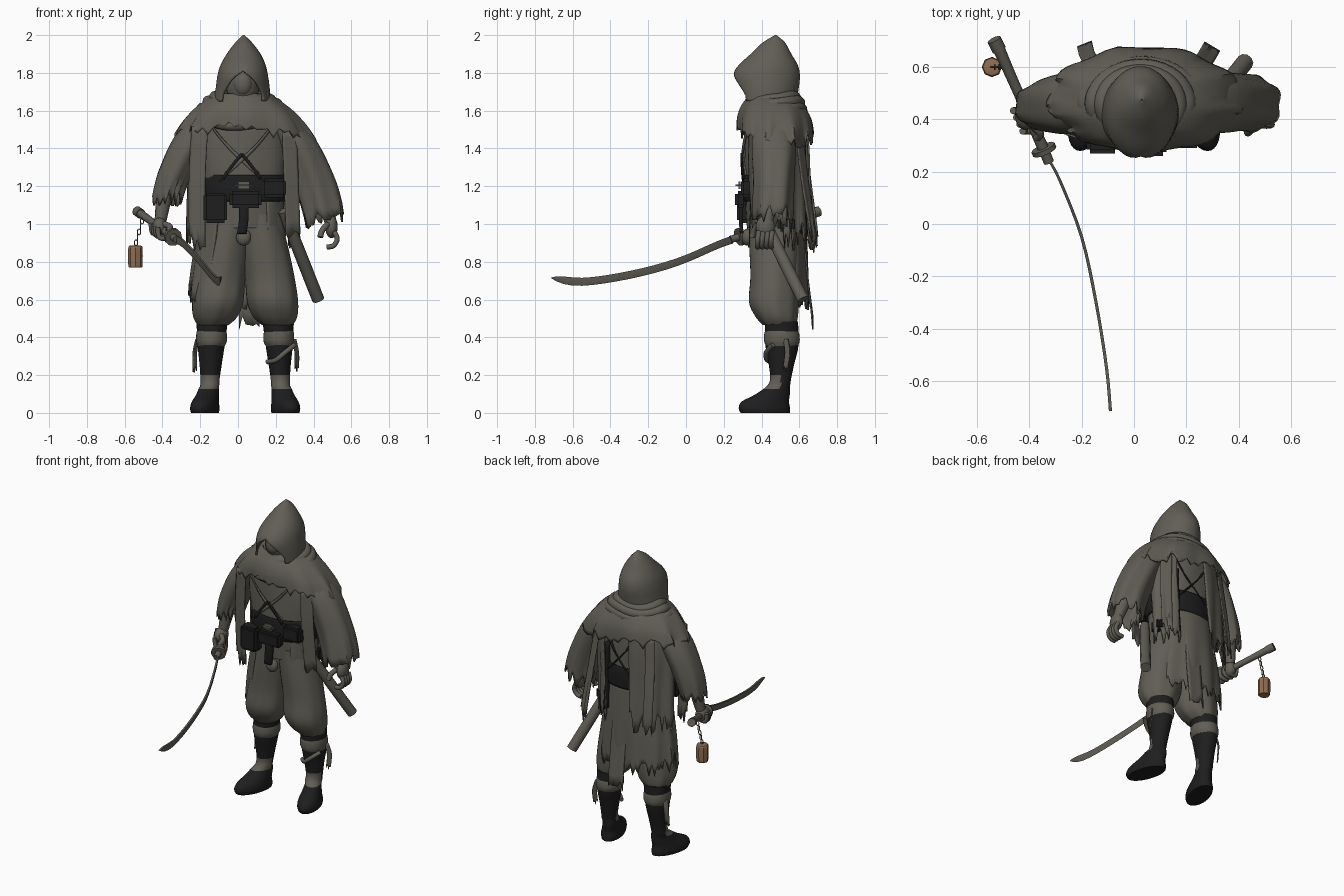
import bpy, bmesh, math, random
from mathutils import Vector

random.seed(4)
if "Cube" in bpy.data.objects:
    bpy.data.objects.remove(bpy.data.objects["Cube"])


def material(name, rgb):
    m = bpy.data.materials.new(name)
    m.use_nodes = True
    m.diffuse_color = (*rgb, 1)
    m.node_tree.nodes["Principled BSDF"].inputs["Base Color"].default_value = (*rgb, 1)
    return m


CLOTH = material("grey brown cloth", (0.12, 0.112, 0.092))
DARK = material("black leather", (0.013, 0.013, 0.013))
WOOD = material("lantern brown", (0.28, 0.155, 0.085))


def finish(name, bm, mat, thick=0.0, angle=40):
    bmesh.ops.remove_doubles(bm, verts=bm.verts, dist=1e-5)
    bmesh.ops.recalc_face_normals(bm, faces=bm.faces)
    me = bpy.data.meshes.new(name)
    bm.to_mesh(me)
    bm.free()
    ob = bpy.data.objects.new(name, me)
    bpy.context.collection.objects.link(ob)
    me.materials.append(mat)
    if thick:
        ob.modifiers.new("thickness", 'SOLIDIFY').thickness = thick
    smooth(ob, angle)
    return ob


def smooth(ob, angle=40):
    bpy.ops.object.select_all(action='DESELECT')
    ob.select_set(True)
    bpy.context.view_layer.objects.active = ob
    bpy.ops.object.shade_smooth_by_angle(angle=math.radians(angle))


def spline(keys, steps=4):
    """Catmull-Rom interpolation of tuples of any length."""
    out = []
    for i in range(len(keys) - 1):
        a, b, c, d = (keys[max(0, min(len(keys) - 1, i + k))] for k in (-1, 0, 1, 2))
        for s in range(steps):
            t = s / steps
            out.append([q + 0.5 * t * (r - p + t * (2*p - 5*q + 4*r - u + t * (3*(q - r) + u - p)))
                        for p, q, r, u in zip(a, b, c, d)])
    return out + [list(keys[-1])]


def loft(name, rings, mat, cols=32, arc=(0, 360), hem=0.0, drop=None, folds=0, fold=0.0,
         thick=0.0, cap=True, edit=None, opening=None):
    """Rings are (x, y, z, rx, ry); angle 0 is the front, 90 is +x."""
    rows = spline(rings)
    closed = arc[1] - arc[0] == 360 and not opening
    count = cols if closed else cols + 1
    jag = [random.random() * hem for _ in range(count)]
    bm = bmesh.new()
    grid = []
    for k, (x, y, z, rx, ry) in enumerate(rows):
        t = k / (len(rows) - 1)
        gap = opening(z) if opening else 0
        line = []
        for j in range(count):
            a = math.radians(arc[0] + gap + (arc[1] - arc[0] - 2 * gap) * j / cols)
            f = 1 + fold * t * math.sin(folds * a + 2 * t)
            dz = (jag[j] * t ** 5) + (drop(a) * t * t if drop else 0)
            line.append(bm.verts.new((x + rx * f * math.sin(a), y - ry * f * math.cos(a), z - dz)))
        grid.append(line)
    for u, v in zip(grid, grid[1:]):
        for j in range(cols):
            n = (j + 1) % count
            bm.faces.new((u[j], u[n], v[n], v[j]))
    if cap and closed:
        bm.faces.new(grid[0])
        bm.faces.new(grid[-1])
    if edit:
        edit(bm)
    return finish(name, bm, mat, thick)


def ribbon(name, pts, width, mat, side=(1, 0, 0), ragged=0.0, thick=0.008):
    """Flat strip along a path, optionally with a torn lower end."""
    bm = bmesh.new()
    cols = 6 if ragged else 2
    jag = [random.random() * ragged for _ in range(cols + 1)]
    rows = spline(pts)
    grid = []
    for k, p in enumerate(rows):
        t = k / (len(rows) - 1)
        grid.append([bm.verts.new(Vector(p) + Vector(side).normalized() * width * (j / cols - 0.5)
                                  - Vector((0, 0, jag[j] * t ** 4))) for j in range(cols + 1)])
    for u, v in zip(grid, grid[1:]):
        for j in range(cols):
            bm.faces.new((u[j], u[j + 1], v[j + 1], v[j]))
    return finish(name, bm, mat, thick)


def tube(name, pts, radius, mat, closed=False):
    cu = bpy.data.curves.new(name, 'CURVE')
    cu.dimensions = '3D'
    cu.bevel_depth = radius
    cu.bevel_resolution = 3
    cu.use_fill_caps = True
    sp = cu.splines.new('POLY')
    pts = pts if closed else spline(pts)
    sp.points.add(len(pts) - 1)
    for p, q in zip(sp.points, pts):
        p.co = (*q[:3], 1)
        p.radius = q[3] if len(q) > 3 else 1
    sp.use_cyclic_u = closed
    ob = bpy.data.objects.new(name, cu)
    bpy.context.collection.objects.link(ob)
    cu.materials.append(mat)
    bpy.ops.object.select_all(action='DESELECT')
    ob.select_set(True)
    bpy.context.view_layer.objects.active = ob
    bpy.ops.object.convert(target='MESH')
    smooth(bpy.context.object)


def blob(name, loc, size, mat):
    bm = bmesh.new()
    bmesh.ops.create_uvsphere(bm, u_segments=20, v_segments=12, radius=1)
    bmesh.ops.scale(bm, vec=size, verts=bm.verts)
    bmesh.ops.translate(bm, vec=loc, verts=bm.verts)
    finish(name, bm, mat)


def box(name, loc, size, mat):
    bm = bmesh.new()
    bmesh.ops.create_cube(bm, size=1)
    bmesh.ops.scale(bm, vec=size, verts=bm.verts)
    bmesh.ops.bevel(bm, geom=bm.edges[:], offset=0.015, segments=2, affect='EDGES')
    bmesh.ops.translate(bm, vec=loc, verts=bm.verts)
    finish(name, bm, mat)


# Pointed hood with an arched face opening, and the masked face inside
loft("hood", [(.03, .475, 2.0, .004, .004), (.03, .465, 1.96, .045, .06), (.03, .45, 1.9, .09, .108),
              (.027, .435, 1.84, .12, .157), (.025, .425, 1.785, .134, .178), (.025, .425, 1.72, .143, .172),
              (.022, .425, 1.65, .15, .16)], CLOTH, 48, thick=.012, cap=False,
     opening=lambda z: 48 * min(1, max(0, (1.805 - z) / .12)) ** .6)
blob("masked_face", (.025, .415, 1.74), (.09, .1, .13), CLOTH)
blob("nose_wrap", (.025, .34, 1.74), (.05, .035, .06), CLOTH)

# Scarf rolls and shoulder mantle
for i, (rx, ry, z, sag, r) in enumerate([(.145, .12, 1.665, .03, .033), (.18, .14, 1.64, .07, .034),
                                         (.215, .155, 1.605, .08, .03)]):
    loop = [(.025 + rx * math.sin(a), .458 - ry * math.cos(a),
             z - sag * max(0, math.cos(a)) + .008 * math.sin(3 * a))
            for a in (k * math.tau / 40 for k in range(40))]
    tube(f"scarf_roll_{i + 1}", loop, r, CLOTH, True)
loft("mantle", [(.02, .455, 1.69, .13, .12), (.025, .46, 1.655, .195, .145), (.03, .465, 1.6, .265, .175),
                (.037, .472, 1.53, .325, .197), (.042, .475, 1.46, .37, .203)], CLOTH, 76, hem=.07,
     drop=lambda a: -.08 * max(0, math.cos(a)) - .04 * max(0, -math.cos(a)) + .025 * math.sin(a),
     folds=9, fold=.03, thick=.01, cap=False)

# Torso with crossed lapels and harness
loft("torso", [(.0, .455, 1.65, .1, .1), (.01, .46, 1.55, .2, .14), (.02, .465, 1.4, .24, .153),
               (.03, .465, 1.2, .22, .153), (.03, .47, .98, .2, .145)], CLOTH, 40, folds=7, fold=.02)


def on_chest(x, z, front=1, gap=.0):
    return (x, .465 - front * (.16 + gap) * math.sqrt(1 - (x / .32) ** 2), z)


for s in (-1, 1):
    ribbon("chest_lapel", [on_chest(.02 + s * d, z, 1, .004 * s) for d, z in
                           ((.16, 1.52), (.08, 1.42), (0, 1.34), (-.1, 1.25))], .06, CLOTH, (.5, 0, .9 * s))
    ribbon("chest_strap", [on_chest(.02 + s * d, z, 1, .008) for d, z in
                           ((.0, 1.37), (.05, 1.31), (.1, 1.24))], .016, DARK, (1, 0, .8 * s))
    ribbon("back_strap", [on_chest(.06 + s * d, z, -1, .01) for d, z in
                          ((.1, 1.46), (.04, 1.36), (-.07, 1.24))], .08, DARK, (.5, 0, .6 * s))

# Belt, pouches and hanging strap
loft("belt", [(.035, .467, 1.26, .226, .168), (.035, .467, 1.2, .236, .172), (.035, .467, 1.12, .226, .168)],
     DARK, 40, thick=.012, cap=False)
box("right_pouch", (-.12, .315, 1.085), (.125, .09, .16), DARK)
box("middle_pouch", (.04, .29, 1.13), (.17, .06, .09), DARK)
box("left_pouch", (.19, .325, 1.19), (.13, .07, .1), DARK)
box("hip_pouch", (.255, .53, 1.0), (.05, .09, .08), DARK)
box("belt_roll", (.03, .283, 1.205), (.09, .04, .04), CLOTH)
ribbon("hanging_strap", [(.03, .3, 1.1), (.03, .3, 1.02), (.02, .305, .95)], .05, DARK, thick=.02)
blob("strap_knot", (.03, .325, .93), (.04, .03, .045), CLOTH)

# Torn coat skirt, open at the front, with a long tail behind
loft("coat_skirt", [(.025, .47, 1.14, .215, .16), (.02, .475, .95, .232, .166), (.01, .485, .82, .248, .162),
                    (.005, .492, .7, .264, .16)], CLOTH, 70, arc=(36, 324), hem=.12,
     drop=lambda a: .05 * max(0, -math.cos(a)) ** 2, folds=11, fold=.035, thick=.01)
ribbon("back_tail", [(.05, .625, 1.0), (.06, .645, .75), (.06, .675, .52)], .11, CLOTH, ragged=.08)

# Back cape halves, parted to show the harness, and hanging torn strips
for lo, hi in ((100, 146), (189, 260)):
    loft("cape_half", [(.02, .47, 1.56, .25, .17), (.02, .47, 1.4, .285, .187), (.01, .475, 1.2, .285, .187),
                       (0, .48, 1.02, .285, .195)], CLOTH, 24, arc=(lo, hi), hem=.16, folds=13, fold=.04, thick=.01)
ribbon("cape_lining", [(.165, .6, 1.4), (.165, .605, 1.15), (.165, .62, .95)], .05, DARK, (.25, 1, 0))
ribbon("right_front_strip", [(-.2, .33, 1.52), (-.215, .335, 1.25), (-.215, .35, .95)], .09, CLOTH,
       (1, -.3, 0), ragged=.1)
ribbon("left_front_strip", [(.27, .35, 1.5), (.28, .35, 1.25), (.29, .37, 1.02)], .08, CLOTH,
       (1, .3, 0), ragged=.1)
ribbon("left_back_strip", [(.24, .6, 1.52), (.27, .63, 1.25), (.3, .68, .95)], .07, CLOTH, (1, -.6, 0), ragged=.12)
ribbon("right_back_strip", [(-.16, .62, 1.52), (-.18, .65, 1.25), (-.19, .69, .98)], .06, CLOTH,
       (1, .4, 0), ragged=.12)

# Wide sleeves
loft("right_sleeve", [(-.17, .46, 1.57, .08, .09), (-.245, .46, 1.45, .1, .115), (-.33, .455, 1.28, .095, .1),
                      (-.375, .45, 1.17, .08, .085)], CLOTH, 40, hem=.08, folds=6, fold=.06, thick=.01, cap=False)
loft("left_sleeve", [(.22, .46, 1.57, .08, .09), (.31, .465, 1.44, .107, .115), (.405, .465, 1.24, .113, .105),
                     (.457, .46, 1.11, .105, .105)], CLOTH, 40, hem=.1, drop=lambda a: .06 * max(0, -math.sin(a)),
     folds=6, fold=.07, thick=.01, cap=False)

# Forearms and hands
tube("right_forearm", [(-.34, .46, 1.32, 1.3), (-.385, .45, 1.17, 1.1), (-.41, .43, 1.02, .8)], .04, CLOTH)
tube("left_forearm", [(.39, .46, 1.3, 1.2), (.45, .45, 1.15, 1.1), (.49, .43, 1.01, .8)], .04, CLOTH)
blob("right_palm", (-.415, .415, .985), (.04, .055, .05), CLOTH)
blob("left_palm", (.495, .42, .985), (.033, .05, .06), CLOTH)
for i in range(4):
    y = .385 + i * .024
    tube("left_finger", [(.51, y, .96), (.525, y - .005, .92), (.505, y - .008, .885), (.47, y - .005, .878)],
         .0135, CLOTH)
    x, y, z = -.375 - i * .012, .355 + i * .026, .962 + i * .008
    tube("right_finger", [(x - .05, y, z + .02), (x - .04, y, z - .035), (x + .01, y, z - .03), (x + .015, y, z + .015)],
         .0135, CLOTH)
tube("left_thumb", [(.475, .385, 1.0), (.445, .36, .965), (.435, .35, .93)], .016, CLOTH)
tube("right_thumb", [(-.39, .38, 1.0), (-.36, .35, .985), (-.37, .33, .96)], .016, CLOTH)

# Baggy trousers, boots and shin wraps
MID = .038
for s, side in ((-1, "right"), (1, "left")):
    def leg(keys):
        return [(MID + s * x, *rest) for x, *rest in keys]

    def shape_boot(bm):
        for f in bm.faces:
            c = f.calc_center_median()
            f.material_index = int(.13 < c.z < .21 and c.y < .5)
        for v in bm.verts:
            if v.co.z < .13:
                v.co.x += s * (.5 - v.co.y) * .22

    loft(side + "_trouser", leg([(.08, .47, 1.05, .1, .135), (.1, .47, .9, .122, .135), (.13, .467, .72, .13, .125),
                                 (.145, .465, .59, .133, .13), (.158, .48, .51, .115, .11),
                                 (.17, .495, .465, .08, .085)]), CLOTH, 40, folds=8, fold=.03)
    boot = loft(side + "_boot", leg([(.175, .505, .485, .083, .088), (.18, .508, .36, .072, .088),
                                     (.183, .505, .25, .058, .066), (.187, .497, .16, .05, .056),
                                     (.19, .46, .1, .056, .09), (.193, .42, .06, .066, .125),
                                     (.195, .415, .025, .072, .136), (.195, .42, 0, .068, .13)]),
                DARK, 32, edit=shape_boot)
    boot.data.materials.append(CLOTH)
    loft(side + "_shin_wrap", leg([(.178, .506, .44, .076, .086), (.178, .507, .415, .081, .093),
                                   (.178, .508, .38, .081, .094), (.18, .508, .355, .072, .086)]), CLOTH)
    ribbon(side + "_loose_tie", [(MID + s * .255, .53, .39), (MID + s * .27, .54, .32), (MID + s * .27, .53, .25)],
           .03, CLOTH, (.6, .8, 0), ragged=.04)
tube("left_boot_tie", [(.3, .46, .36), (.25, .425, .32), (.2, .43, .28), (.155, .47, .27)], .013, CLOTH)

# Scabbard at the left hip
tube("scabbard", [(.24, .39, 1.07, .9), (.33, .5, .84, 1), (.425, .62, .6, 1)], .033, CLOTH)

# Sword: handle, guard, curved blade
tube("sword_handle", [(-.53, .7, 1.065, 1.1), (-.45, .52, 1.008, .9), (-.345, .285, .932, 1)], .022, CLOTH)
tube("pommel", [(-.535, .705, 1.068), (-.515, .665, 1.054)], .027, CLOTH)
tube("guard", [(-.348, .292, .934), (-.341, .276, .929)], .048, CLOTH)
tube("blade_collar", [(-.345, .285, .932), (-.325, .235, .918)], .02, CLOTH)
bm = bmesh.new()
path = spline([(-.33, .25, .918), (-.285, .17, .89), (-.2, -.05, .797), (-.145, -.3, .73), (-.105, -.55, .694),
               (-.09, -.715, .715)])
rows = []
for k, p in enumerate(path):
    t = k / (len(path) - 1)
    w = .021 if t < .85 else .021 * (1 - ((t - .85) / .15) ** 2) + .001
    rows.append([bm.verts.new(Vector(p) + Vector(o)) for o in ((.006, 0, w), (.005, 0, -w * .3), (0, 0, -w),
                                                               (-.005, 0, -w * .3), (-.006, 0, w))])
for u, v in zip(rows, rows[1:]):
    for j in range(5):
        bm.faces.new((u[j], u[(j + 1) % 5], v[(j + 1) % 5], v[j]))
bm.faces.new(rows[0])
bm.faces.new(rows[-1])
finish("blade", bm, CLOTH, angle=30)

# Lantern on its chain
loft("lantern", [(-.543, .6, .885, .03, .03), (-.543, .6, .872, .038, .038), (-.543, .6, .785, .038, .038),
                 (-.543, .6, .77, .034, .034)], WOOD, 8)
for i in range(5):
    a = i * math.pi / 2
    ring = [(-.54 + i * .008 + .009 * math.sin(b) * math.cos(a), .6 + .009 * math.sin(b) * math.sin(a),
             .9 + i * .029 + .016 * math.cos(b)) for b in (k * math.tau / 10 for k in range(10))]
    tube("chain_link", ring, .003, CLOTH, True)
